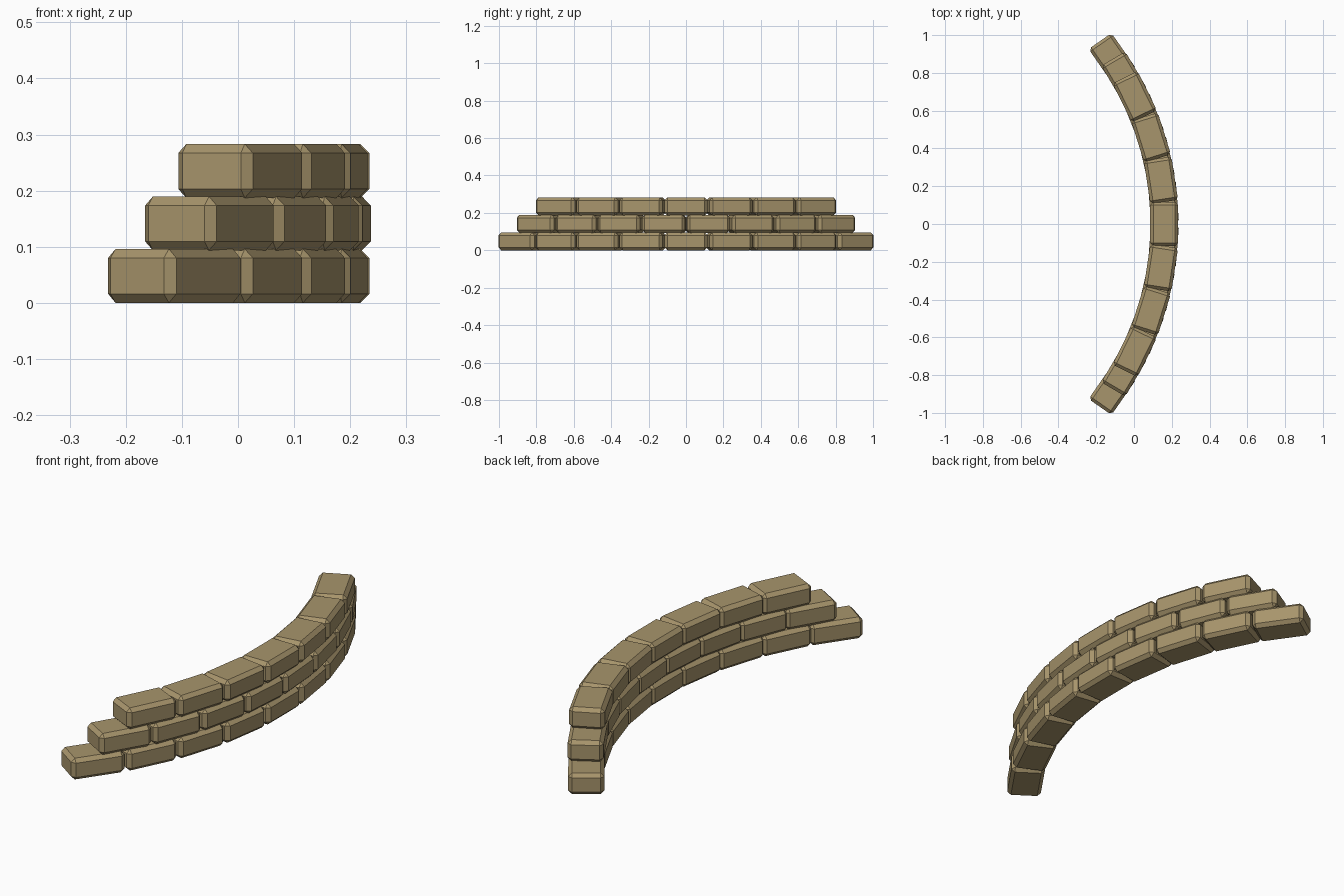
import bpy, bmesh, math
from mathutils import Matrix, Vector

cube = bpy.data.objects.get("Cube")
if cube:
    bpy.data.objects.remove(cube, do_unlink=True)

RADIUS, MID_X = 1.53, 0.16       # centreline of the curved wall
STEP = math.radians(8.7)         # angle taken by one brick
DEPTH, LENGTH, HEIGHT = 0.148, 0.232, 0.096
COURSE = 0.0935                  # rise from one course to the next
CHAMFER = 0.016

# Sandstone colour
stone = bpy.data.materials.new("sandstone")
stone.use_nodes = True
colour = (0.39, 0.30, 0.15, 1)
stone.diffuse_color = colour
bsdf = stone.node_tree.nodes["Principled BSDF"]
bsdf.inputs["Base Color"].default_value = colour
bsdf.inputs["Roughness"].default_value = 0.9

# One chamfered brick, shared by the whole wall
bm = bmesh.new()
bmesh.ops.create_cube(bm, size=1)
bmesh.ops.scale(bm, vec=(DEPTH, LENGTH, HEIGHT), verts=bm.verts)
bmesh.ops.bevel(bm, geom=bm.edges[:], offset=CHAMFER, segments=1,
                affect='EDGES', profile=0.5)
brick = bpy.data.meshes.new("brick")
bm.to_mesh(brick)
bm.free()
brick.materials.append(stone)


def lay_course(name, count, level):
    """Lay bricks along the arc, centred on the middle of the wall."""
    for i in range(count):
        angle = (i - (count - 1) / 2) * STEP
        obj = bpy.data.objects.new(f"{name}_brick_{i + 1}", brick)
        spot = Vector((MID_X - RADIUS + RADIUS * math.cos(angle),
                       RADIUS * math.sin(angle),
                       HEIGHT / 2 + level * COURSE))
        obj.matrix_world = Matrix.Translation(spot) @ Matrix.Rotation(angle, 4, 'Z')
        bpy.context.collection.objects.link(obj)


# Three stepped courses, each one brick shorter than the last
for level, name in enumerate(("bottom", "middle", "top")):
    lay_course(name, 9 - level, level)
